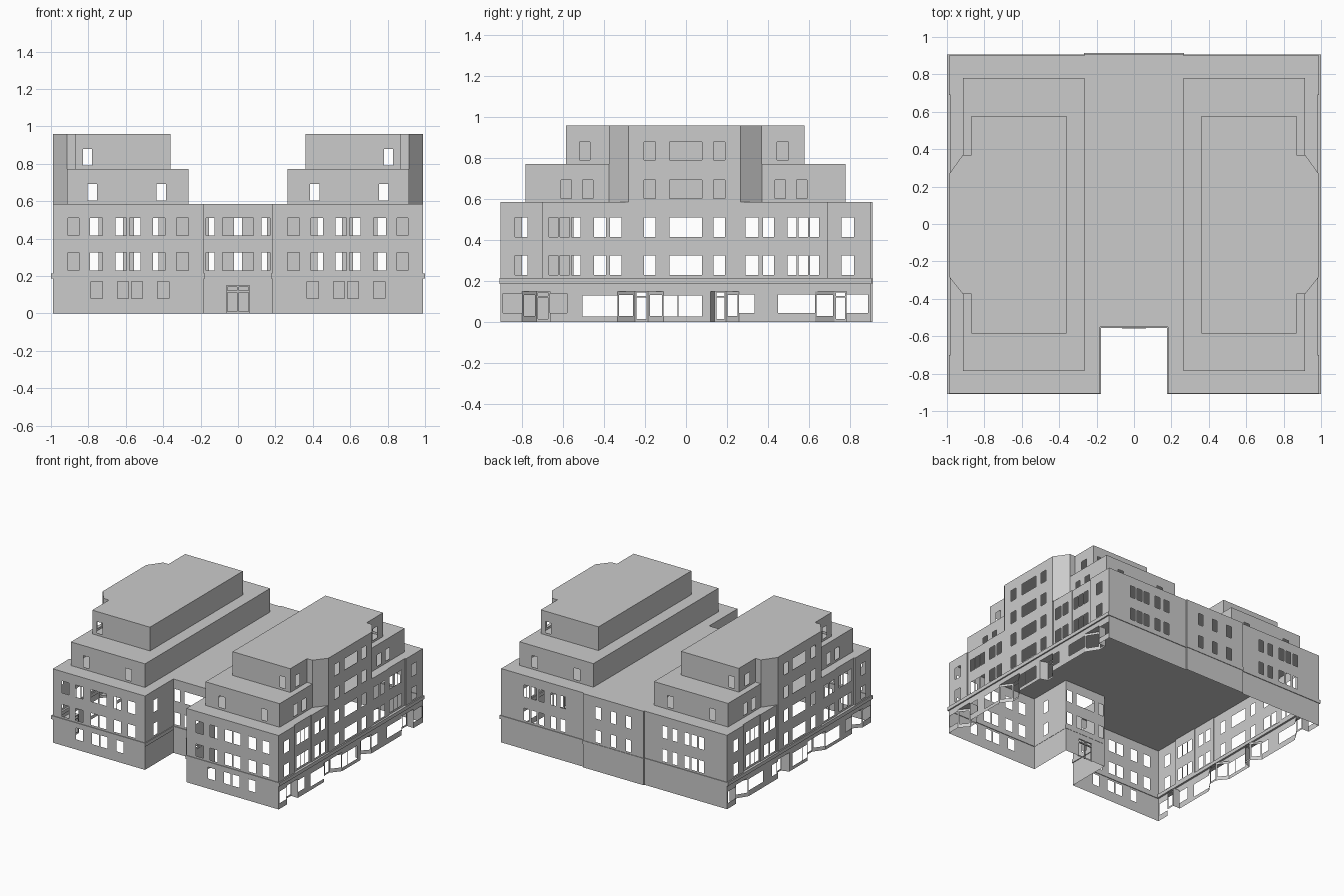
import bpy
import bmesh

cube = bpy.data.objects.get("Cube")
if cube:
    bpy.data.objects.remove(cube, do_unlink=True)

ROOF, DECK, TOP, BAND = 0.585, 0.772, 0.96, 0.2
FRONT, BACK, SIDE = -0.905, 0.9, 0.99


def panel(bm, a, b, z0, z1, holes=()):
    """Upright wall sheet from a to b; holes are (start, end, bottom, top)."""
    ax = 0 if abs(b[0] - a[0]) > abs(b[1] - a[1]) else 1
    lo, hi = sorted((a[ax], b[ax]))
    cuts = [h for h in holes if h[0] >= lo - 1e-4 and h[1] <= hi + 1e-4]
    us = sorted({lo, hi, *[c for h in cuts for c in h[:2]]}, reverse=a[ax] > b[ax])
    zs = sorted({z0, z1, *[c for h in cuts for c in h[2:]]})

    def point(u, z):
        t = (u - a[ax]) / (b[ax] - a[ax])
        return bm.verts.new((a[0] + t * (b[0] - a[0]), a[1] + t * (b[1] - a[1]), z))

    for u0, u1 in zip(us, us[1:]):
        for w0, w1 in zip(zs, zs[1:]):
            u, w = (u0 + u1) / 2, (w0 + w1) / 2
            if not any(h[0] < u < h[1] and h[2] < w < h[3] for h in cuts):
                bm.faces.new([point(u0, w0), point(u1, w0), point(u1, w1), point(u0, w1)])


def run(bm, pts, z0, z1, holes=()):
    for a, b in zip(pts, pts[1:]):
        panel(bm, a, b, z0, z1, holes)


def cap(bm, pts, z):
    bm.faces.new([bm.verts.new((x, y, z)) for x, y in pts])


def box(bm, x0, x1, y0, y1, z0, z1):
    ring = [(x0, y0), (x1, y0), (x1, y1), (x0, y1)]
    run(bm, ring + ring[:1], z0, z1)
    cap(bm, ring, z1)
    cap(bm, ring[::-1], z0)


def finish(bm, name):
    """Weld the half model and mirror it across x."""
    bmesh.ops.remove_doubles(bm, verts=bm.verts, dist=1e-4)
    mesh = bpy.data.meshes.new(name)
    bm.to_mesh(mesh)
    bm.free()
    obj = bpy.data.objects.new(name, mesh)
    bpy.context.collection.objects.link(obj)
    mirror = obj.modifiers.new("mirror", "MIRROR")
    mirror.use_clip = False
    mirror.merge_threshold = 0.0005


def rows(spans, *levels):
    return [(*s, *lv) for lv in levels for s in spans]


FLOORS = ((0.23, 0.325), (0.416, 0.51))
recess_rear = [(0, -0.55), (0.182, -0.55)]
recess_side = [(0.182, -0.55), (0.182, FRONT)]
front = [(0.182, FRONT), (SIDE, FRONT)]
back = [(SIDE, BACK), (0.265, BACK), (0.265, 0.91), (0, 0.91)]

# Ground storey: plain back, small front windows, shop fronts with angled niches
niches = [
    [(-0.8, 0), (-0.73, 0.06), (-0.665, 0.06), (-0.665, 0)],
    [(-0.335, 0), (-0.25, 0.06), (-0.185, 0.06), (-0.11, 0)],
    [(0.12, 0), (0.14, 0.06), (0.195, 0.06), (0.26, 0)],
    [(0.63, 0), (0.725, 0.06), (0.785, 0.06), (0.785, 0)],
]
shops = [(-0.895, -0.58, 0.045, 0.138), (-0.505, -0.042, 0.027, 0.13),
         (-0.036, 0.078, 0.027, 0.13), (0.2, 0.335, 0.045, 0.135),
         (0.45, 0.89, 0.045, 0.135)]
bm = bmesh.new()
run(bm, recess_rear, 0, BAND, [(0, 0.065, 0, 0.15)])
run(bm, recess_side, 0, BAND)
small = [(0.37, 0.43), (0.51, 0.57), (0.585, 0.645), (0.725, 0.785)]
run(bm, front, 0, BAND, rows(small, (0.08, 0.17)))
doorways = [(n[0][0], n[-1][0], 0, 0.15) for n in niches]
panel(bm, (SIDE, FRONT), (SIDE, BACK), 0, BAND, shops + doorways)
run(bm, back, 0, BAND)
finish(bm, "ground_storey")

# Shop entrances: angled glazing openings, framed door opening, soffit
bm = bmesh.new()
for niche in niches:
    pts = [(SIDE - d, y) for y, d in niche]
    for i, (a, b) in enumerate(zip(pts, pts[1:])):
        inset = 0.008
        span = (a[1] + inset, b[1] - inset)
        if i == 1:
            holes = rows([span], (0.015, 0.12), (0.127, 0.143))
        elif b[1] - a[1] > 0.05:
            holes = rows([span], (0.03, 0.132))
        else:
            holes = []
        panel(bm, a, b, 0, 0.15, holes)
    cap(bm, pts, 0.15)
finish(bm, "shop_entrances")

# Front double door
bm = bmesh.new()
panel(bm, (0, -0.555), (0.065, -0.555), 0, 0.15,
      rows([(0.005, 0.056)], (0.012, 0.112), (0.124, 0.141)))
for x0, x1 in ((0, 0.004), (0.058, 0.065)):
    box(bm, x0, x1, -0.56, -0.548, 0, 0.15)
for z0, z1 in ((0.114, 0.122), (0.143, 0.15)):
    box(bm, 0, 0.065, -0.56, -0.548, z0, z1)
finish(bm, "front_door")

# Upper storeys: window rows and shallow bays along the sides
bay_ends = [FRONT, -0.7, -0.485, -0.28, 0.265, 0.475, 0.69, BACK]
bay_x = [SIDE, 0.98, 0.985, SIDE, 0.985, 0.98, SIDE]
side = [(x, y) for x, y0, y1 in zip(bay_x, bay_ends, bay_ends[1:]) for y in (y0, y1)]
side_windows = [
    (-0.835, -0.775), (-0.67, -0.625), (-0.615, -0.57), (-0.56, -0.515),
    (-0.45, -0.39), (-0.37, -0.315), (-0.205, -0.15), (-0.08, 0.078),
    (0.135, 0.19), (0.29, 0.355), (0.375, 0.43), (0.495, 0.54),
    (0.55, 0.595), (0.605, 0.65), (0.76, 0.82)]
front_windows = [(0.265, 0.33), (0.39, 0.455), (0.52, 0.58),
                 (0.595, 0.655), (0.725, 0.79), (0.85, 0.91)]
back_windows = [(0, 0.022), (0.11, 0.155), (0.425, 0.47), (0.51, 0.555),
                (0.615, 0.66), (0.68, 0.725), (0.745, 0.79)]
bm = bmesh.new()
run(bm, recess_rear, BAND, ROOF, rows([(0, 0.083), (0.125, 0.172)], *FLOORS))
run(bm, recess_side, BAND, ROOF, rows([(-0.8, -0.75)], *FLOORS))
run(bm, front, BAND, ROOF, rows(front_windows, *FLOORS))
run(bm, side, BAND, ROOF, rows(side_windows, *FLOORS))
run(bm, back, BAND, ROOF, rows(back_windows, *FLOORS))
finish(bm, "upper_storeys")

# Main roof
bm = bmesh.new()
cap(bm, recess_rear + recess_side[1:] + side + back[1:], ROOF)
finish(bm, "main_roof")

# String course above the ground storey
bm = bmesh.new()
for x0, x1, y0, y1 in (
        (0, 0.182, -0.556, -0.548), (0.176, 0.184, FRONT, -0.55),
        (0.176, 1, -0.91, -0.9), (0.975, 1, -0.91, 0.905),
        (0.265, 1, 0.895, 0.905), (0, 0.268, 0.9, 0.914)):
    box(bm, x0, x1, y0, y1, 0.186, 0.214)
finish(bm, "string_course")

# Set-back roof storeys sharing a tall central bay with splayed sides
bay = [(0.915, -0.375), (SIDE, -0.28), (SIDE, 0.265), (0.915, 0.37)]
bay_windows = [(-0.205, -0.15), (-0.08, 0.078), (0.135, 0.19)]
tiers = [
    ("lower_setback", 0.265, 0.915, -0.785, 0.78, ROOF, DECK, (0.603, 0.693),
     [(0.385, 0.435), (0.755, 0.805)],
     [(-0.61, -0.56), (-0.505, -0.455), (0.435, 0.485), (0.54, 0.59)]),
    ("upper_setback", 0.362, 0.868, -0.585, 0.578, DECK, TOP, (0.79, 0.88),
     [(0.78, 0.828)],
     [(-0.52, -0.47), (0.445, 0.5)]),
]
for name, x0, x1, y0, y1, z0, z1, level, ends, sides in tiers:
    outer = [(x1, y0), (x1, bay[0][1]), *bay, (x1, bay[-1][1]), (x1, y1)]
    outer = [p for i, p in enumerate(outer) if p not in outer[:i]]
    bm = bmesh.new()
    run(bm, [(x0, y0), (x1, y0)], z0, z1, rows(ends, level))
    run(bm, outer, z0, z1, rows(sides + bay_windows, level))
    run(bm, [(x1, y1), (x0, y1)], z0, z1, rows(ends, level))
    run(bm, [(x0, y1), (x0, y0)], z0, z1)
    cap(bm, [(x0, y0), *outer, (x0, y1)], z1)
    finish(bm, name)
